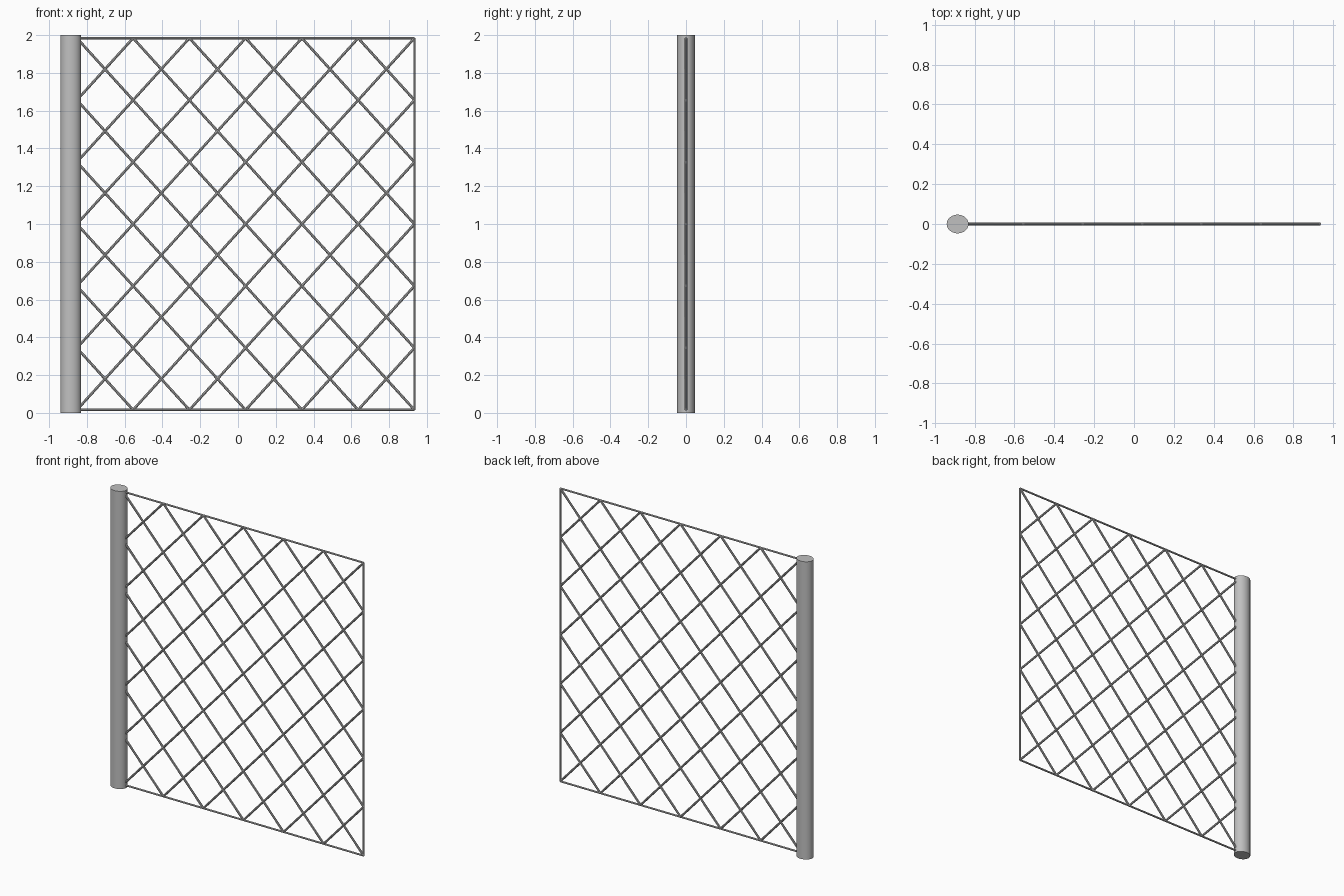
import bpy
from mathutils import Vector

cube = bpy.data.objects.get("Cube")
if cube:
    bpy.data.objects.remove(cube)

grey = bpy.data.materials.new("galvanised grey")
grey.use_nodes = True
colour = (0.53, 0.53, 0.53, 1)
grey.diffuse_color = colour
grey.node_tree.nodes["Principled BSDF"].inputs["Base Color"].default_value = colour

LEFT, RIGHT, BOTTOM, TOP = -0.853, 0.934, 0.016, 1.984
CELLS = 6


def rod(name, start, end, radius, sides=8):
    """Cylinder running between two points."""
    a, b = Vector(start), Vector(end)
    bpy.ops.mesh.primitive_cylinder_add(vertices=sides, radius=radius,
                                        depth=(b - a).length, location=(a + b) / 2)
    ob = bpy.context.object
    ob.name = name
    ob.rotation_euler = (b - a).to_track_quat('Z', 'Y').to_euler()
    ob.data.materials.append(grey)
    bpy.ops.object.shade_smooth_by_angle()
    return ob


def node(i, j):
    """Lattice point at column i and row j."""
    return (LEFT + (RIGHT - LEFT) * i / CELLS, 0, BOTTOM + (TOP - BOTTOM) * j / CELLS)


# Slightly oval post
post = rod("post", (-0.885, 0, 0), (-0.885, 0, 2), 0.055, 32)
post.scale.y = 0.047 / 0.055

# Border wires
rod("top_wire", node(0, CELLS), node(CELLS, CELLS), 0.006)
rod("bottom_wire", node(0, 0), node(CELLS, 0), 0.006)
rod("end_wire", node(CELLS, 0), node(CELLS, CELLS), 0.006)

# Diagonal mesh wires, rising and falling
for k in range(1 - CELLS, CELLS):
    i0, i1 = max(0, k), min(CELLS, CELLS + k)
    rod("rising_wire", node(i0, i0 - k), node(i1, i1 - k), 0.007)
    rod("falling_wire", node(i0, CELLS - i0 + k), node(i1, CELLS - i1 + k), 0.007)
